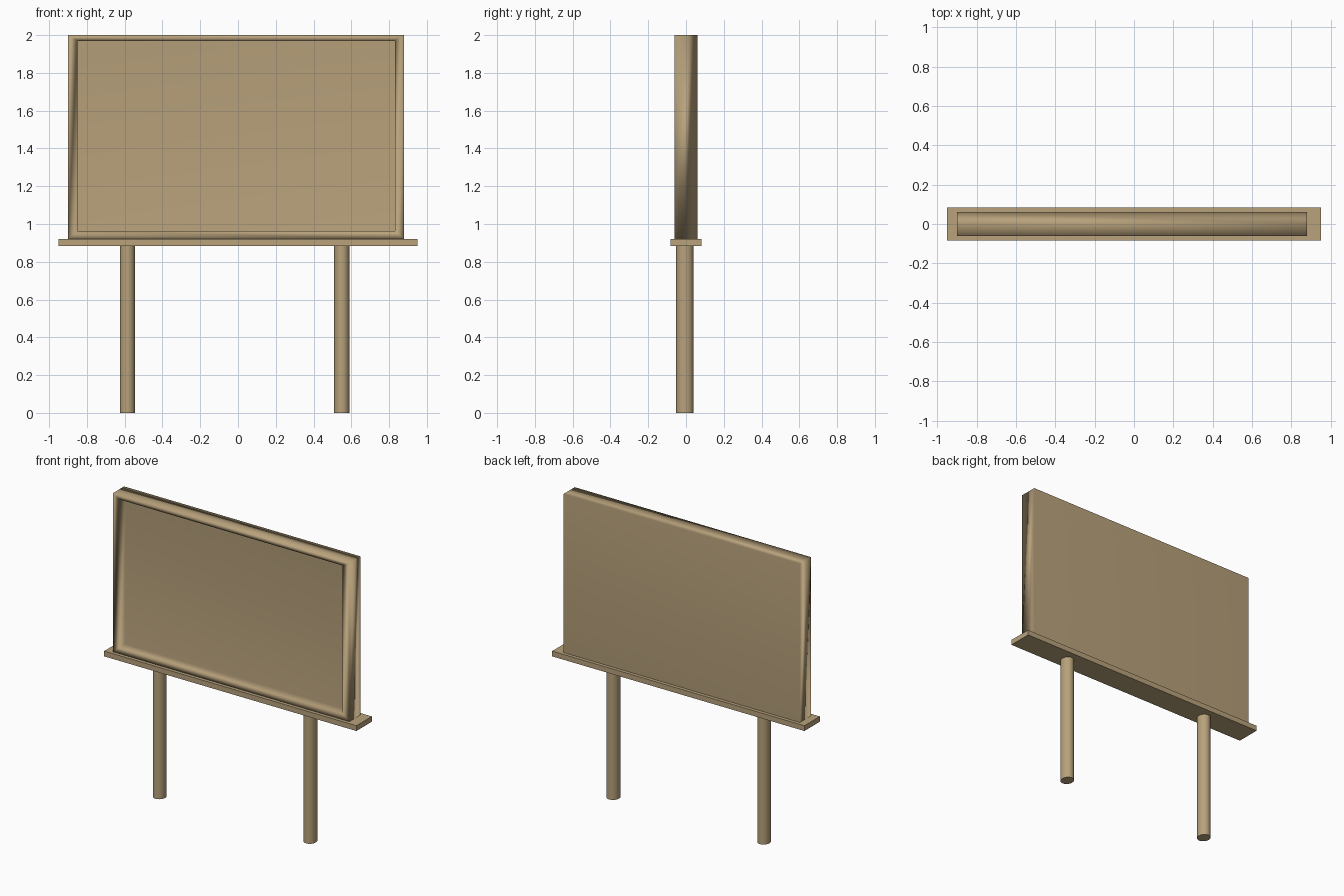
import bpy
import bmesh

if "Cube" in bpy.data.objects:
    bpy.data.objects.remove(bpy.data.objects["Cube"])

wood = bpy.data.materials.new("wood")
wood.diffuse_color = (0.48, 0.36, 0.20, 1)
wood.use_nodes = True
wood.node_tree.nodes["Principled BSDF"].inputs["Base Color"].default_value = wood.diffuse_color


def finish(obj, name):
    obj.name = name
    obj.data.name = name
    obj.data.materials.append(wood)
    return obj


def ring(bm, x0, x1, z0, z1, y):
    """Rectangle of four vertices facing the front."""
    return [bm.verts.new((x, y, z)) for x, z in
            ((x0, z0), (x1, z0), (x1, z1), (x0, z1))]


# Sign board: rectangular rings from the recessed front panel to the back
bm = bmesh.new()
outer = (-0.90, 0.88, 0.92, 2.0)
inner = (-0.85, 0.83, 0.963, 1.97)
rings = [ring(bm, *inner, 0.0), ring(bm, *inner, -0.06),
         ring(bm, *outer, -0.06), ring(bm, *outer, 0.0),
         ring(bm, *outer, 0.06)]
for a, b in zip(rings, rings[1:]):
    for i in range(4):
        j = (i + 1) % 4
        bm.faces.new((a[i], b[i], b[j], a[j]))
bm.faces.new(rings[0])
bm.faces.new(rings[-1][::-1])
bmesh.ops.recalc_face_normals(bm, faces=bm.faces)
for f in bm.faces:
    f.smooth = True
mesh = bpy.data.meshes.new("sign_board")
bm.to_mesh(mesh)
bm.free()
board = bpy.data.objects.new("sign_board", mesh)
bpy.context.collection.objects.link(board)
finish(board, "sign_board")
# Large faces dominate the shading
weighted = board.modifiers.new("weighted", 'WEIGHTED_NORMAL')
weighted.mode = 'FACE_AREA'

# Ledge under the board
bpy.ops.mesh.primitive_cube_add(size=1, location=(0, 0, 0.902))
ledge = finish(bpy.context.object, "ledge")
ledge.scale = (1.90, 0.166, 0.036)

# Two round posts, slightly oval
for side, x in (("left", -0.585), ("right", 0.55)):
    bpy.ops.mesh.primitive_cylinder_add(vertices=32, radius=1, depth=0.886,
                                        location=(x, -0.006, 0.443))
    post = finish(bpy.context.object, side + "_post")
    post.scale = (0.041, 0.046, 1)
    bpy.ops.object.transform_apply(location=False, rotation=False, scale=True)
    bpy.ops.object.shade_smooth_by_angle()
